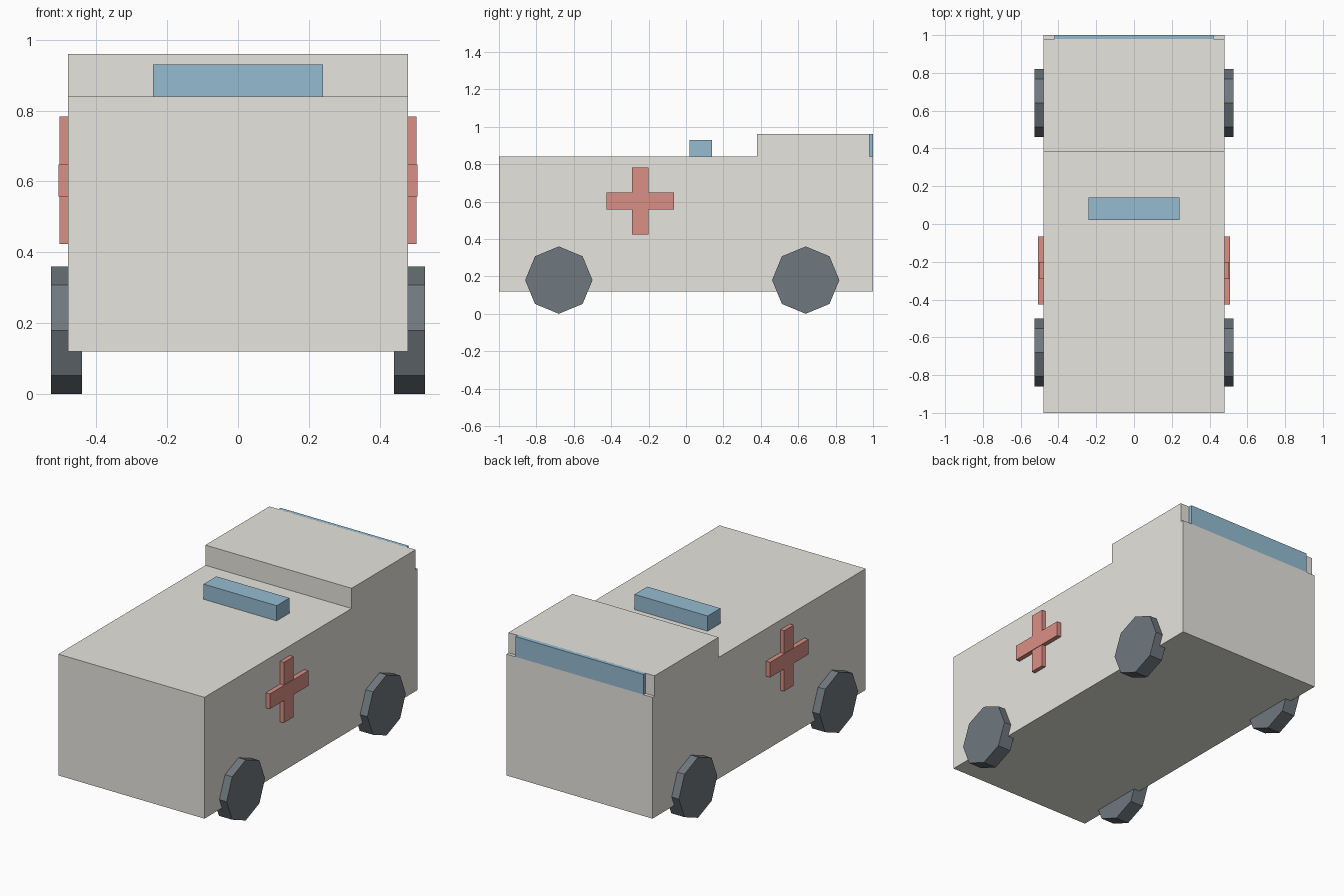
import bpy
from math import pi

if "Cube" in bpy.data.objects:
    bpy.data.objects.remove(bpy.data.objects["Cube"])


def material(name, rgb):
    m = bpy.data.materials.new(name)
    m.diffuse_color = (*rgb, 1)
    m.use_nodes = True
    m.node_tree.nodes["Principled BSDF"].inputs["Base Color"].default_value = m.diffuse_color
    return m


cream = material("cream", (0.80, 0.78, 0.73))
red = material("red", (0.70, 0.28, 0.24))
blue = material("blue", (0.30, 0.50, 0.64))
slate = material("slate", (0.16, 0.19, 0.21))


def box(name, lo, hi, mat):
    bpy.ops.mesh.primitive_cube_add(size=1, location=[(a + b) / 2 for a, b in zip(lo, hi)])
    ob = bpy.context.object
    ob.name = name
    ob.scale = [b - a for a, b in zip(lo, hi)]
    bpy.ops.object.transform_apply(location=False, rotation=False, scale=True)
    ob.data.materials.append(mat)
    return ob


# Main body and raised cab roof
box("body", (-0.48, -1, 0.12), (0.48, 1, 0.84), cream)
box("cab_roof", (-0.48, 0.38, 0.84), (0.48, 0.98, 0.96), cream)

# Window strip and roof light bar
box("windscreen", (-0.42, 0.975, 0.84), (0.42, 1.0, 0.96), blue)
box("light_bar", (-0.24, 0.02, 0.84), (0.24, 0.14, 0.93), blue)

for side, s in (("left", -1), ("right", 1)):
    # Raised cross on each side
    for part, x, hy, hz in (("upright", 0.504, 0.045, 0.18), ("bar", 0.507, 0.18, 0.045)):
        xs = sorted((s * 0.48, s * x))
        box(f"cross_{part}_{side}", (xs[0], -0.245 - hy, 0.603 - hz),
            (xs[1], -0.245 + hy, 0.603 + hz), red)

    # Eight-sided wheels
    for end, y in (("front", -0.68), ("rear", 0.64)):
        bpy.ops.mesh.primitive_cylinder_add(vertices=8, radius=0.18, depth=0.087,
                                            location=(s * 0.484, y, 0.18),
                                            rotation=(0, pi / 2, 0))
        wheel = bpy.context.object
        wheel.name = f"wheel_{end}_{side}"
        wheel.data.materials.append(slate)
